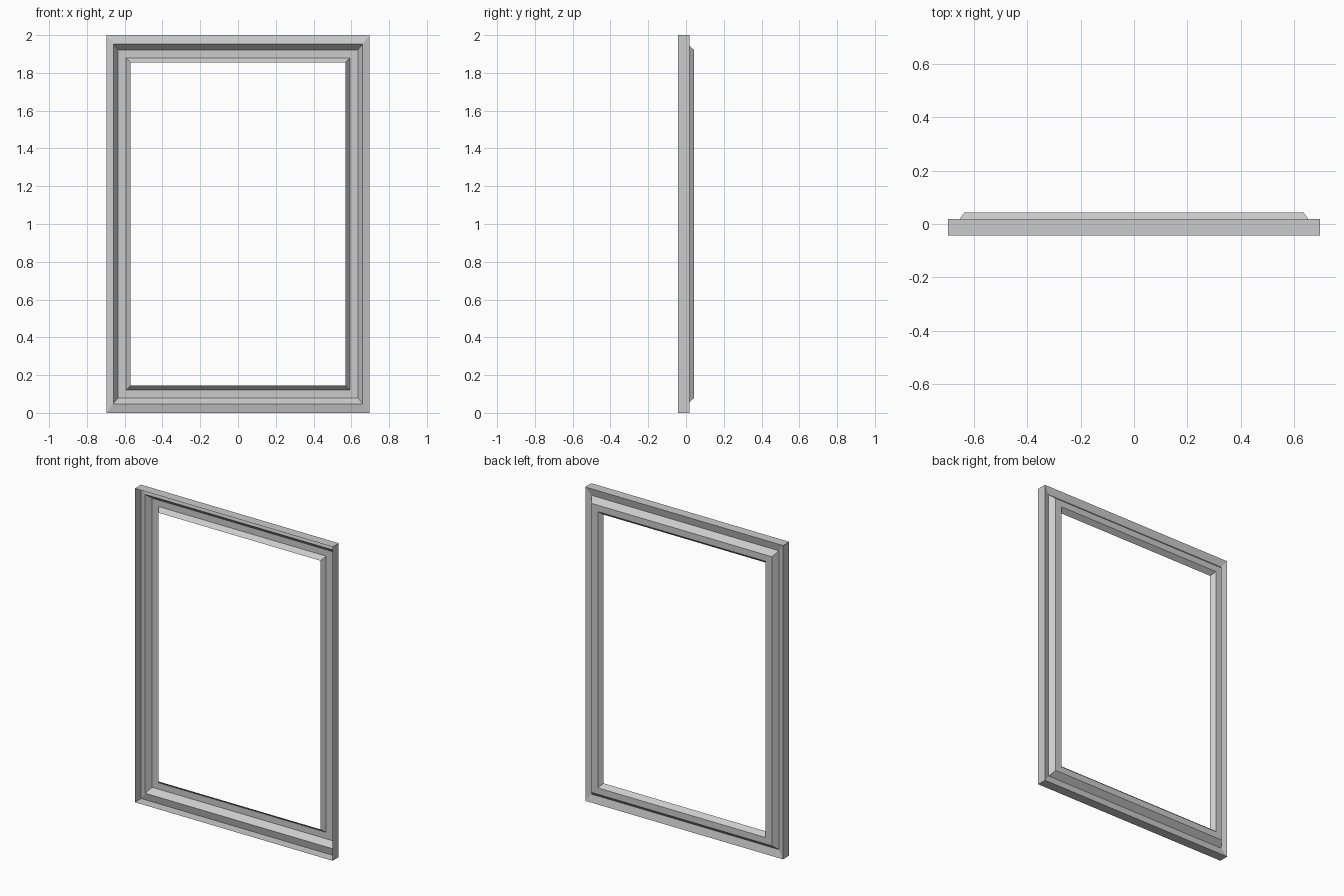
import bpy
import bmesh

cube = bpy.data.objects.get("Cube")
if cube:
    bpy.data.objects.remove(cube, do_unlink=True)

# Plain grey finish
GREY = (0.6, 0.6, 0.6, 1.0)
grey = bpy.data.materials.new("grey")
grey.use_nodes = True
grey.diffuse_color = GREY
grey.node_tree.nodes["Principled BSDF"].inputs["Base Color"].default_value = GREY

# Moulding section from outer front rim to inner lip: half width, half height, depth
SECTION = [
    (0.697, 1.0, -0.043),
    (0.697, 1.0, 0.019),
    (0.66, 0.952, 0.008),
    (0.635, 0.921, 0.043),
    (0.592, 0.88, 0.043),
    (0.57, 0.856, 0.015),
]
CORNERS = [(-1, -1), (1, -1), (1, 1), (-1, 1)]

# Thin open moulding, mitred at the four corners
bm = bmesh.new()
rings = [[bm.verts.new((sx * w, y, 1 + sz * h)) for sx, sz in CORNERS]
         for w, h, y in SECTION]
for outer, inner in zip(rings, rings[1:]):
    for i in range(4):
        j = (i + 1) % 4
        bm.faces.new((outer[i], outer[j], inner[j], inner[i]))

# Outer walls face outward, the moulding faces the back
bm.normal_update()
bm.faces.ensure_lookup_table()
if bm.faces[0].normal.z > 0:
    bmesh.ops.reverse_faces(bm, faces=bm.faces[:])

mesh = bpy.data.meshes.new("window_frame")
bm.to_mesh(mesh)
bm.free()
mesh.materials.append(grey)
frame = bpy.data.objects.new("window_frame", mesh)
bpy.context.collection.objects.link(frame)
